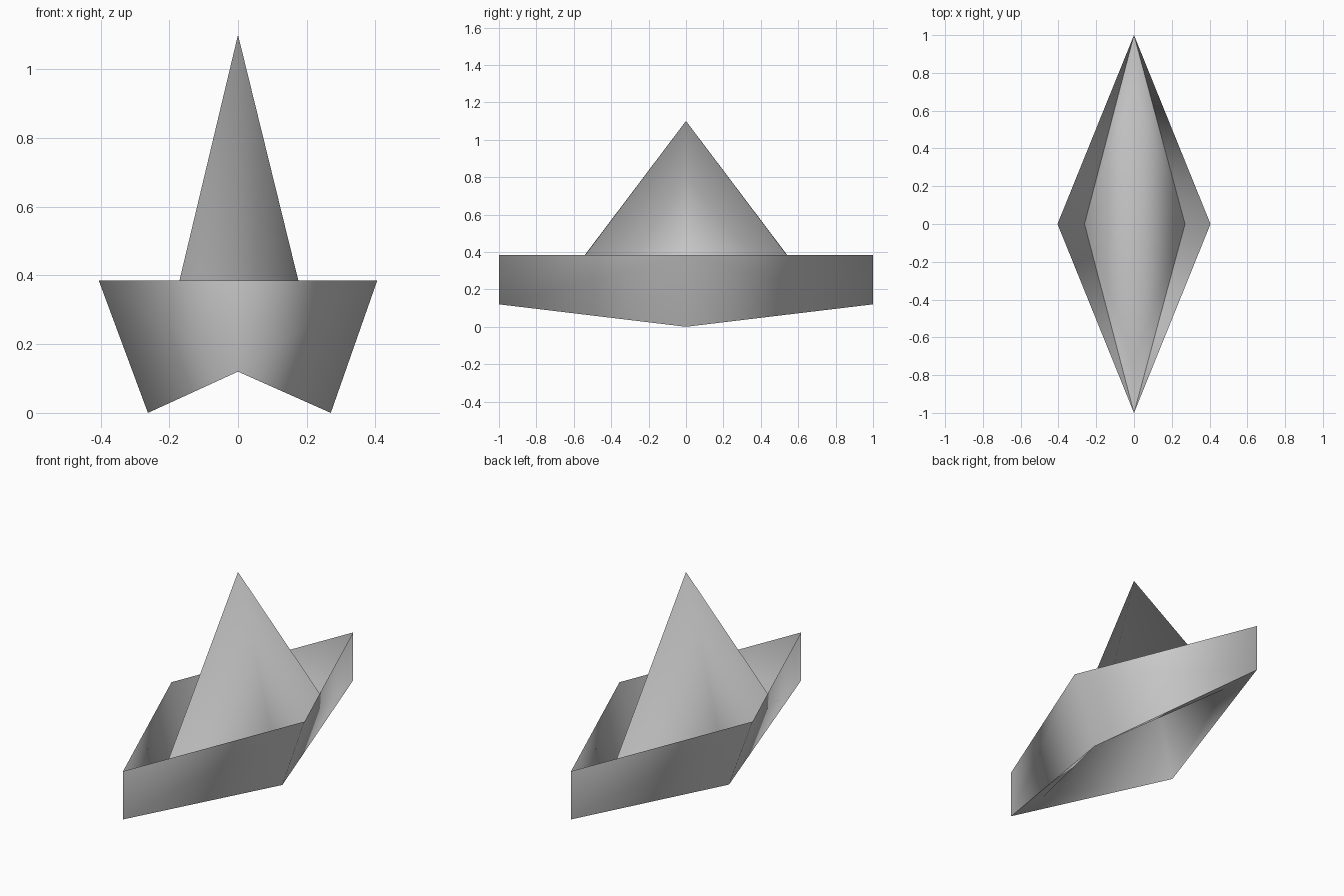
import bpy

cube = bpy.data.objects.get("Cube")
if cube:
    bpy.data.objects.remove(cube)

# Paper colour
paper = bpy.data.materials.new("grey_paper")
paper.use_nodes = True
paper.diffuse_color = (0.6, 0.6, 0.6, 1)
paper.node_tree.nodes["Principled BSDF"].inputs["Base Color"].default_value = (0.6, 0.6, 0.6, 1)

# Fold points
RIM_Z, STEM_Z, PEAK_Z = 0.385, 0.12, 1.10
RIM_X, FOOT_X = 0.405, {1: 0.27, -1: 0.262}
FOLD_Y = 0.74


def folded_sheet(name, triangles):
    """Join triangles of shared points into one smooth sheet."""
    points = sorted({p for tri in triangles for p in tri})
    mesh = bpy.data.meshes.new(name)
    mesh.from_pydata(points, [], [[points.index(p) for p in tri] for tri in triangles])
    mesh.materials.append(paper)
    mesh.shade_smooth()
    obj = bpy.data.objects.new(name, mesh)
    bpy.context.collection.objects.link(obj)
    return obj


hull, sail = [], []
peak = (0, 0, PEAK_Z)
for sx in (-1, 1):
    for sy in (-1, 1):
        corner = (sx * RIM_X, 0, RIM_Z)
        foot = (sx * FOOT_X[sx], 0, 0)
        tip = (0, sy, RIM_Z)
        stem = (0, sy, STEM_Z)
        fold = (0, sy * FOLD_Y, STEM_Z)
        # Hull wall creased from rim corner to stem, and sail with its end flap
        wall = [(corner, tip, stem), (corner, stem, foot)]
        leaf = [(peak, fold, foot), (foot, fold, stem)]
        if sx * sy < 0:
            wall = [t[::-1] for t in wall]
            leaf = [t[::-1] for t in leaf]
        hull += wall
        sail += leaf

folded_sheet("hull", hull)
folded_sheet("sail", sail)
